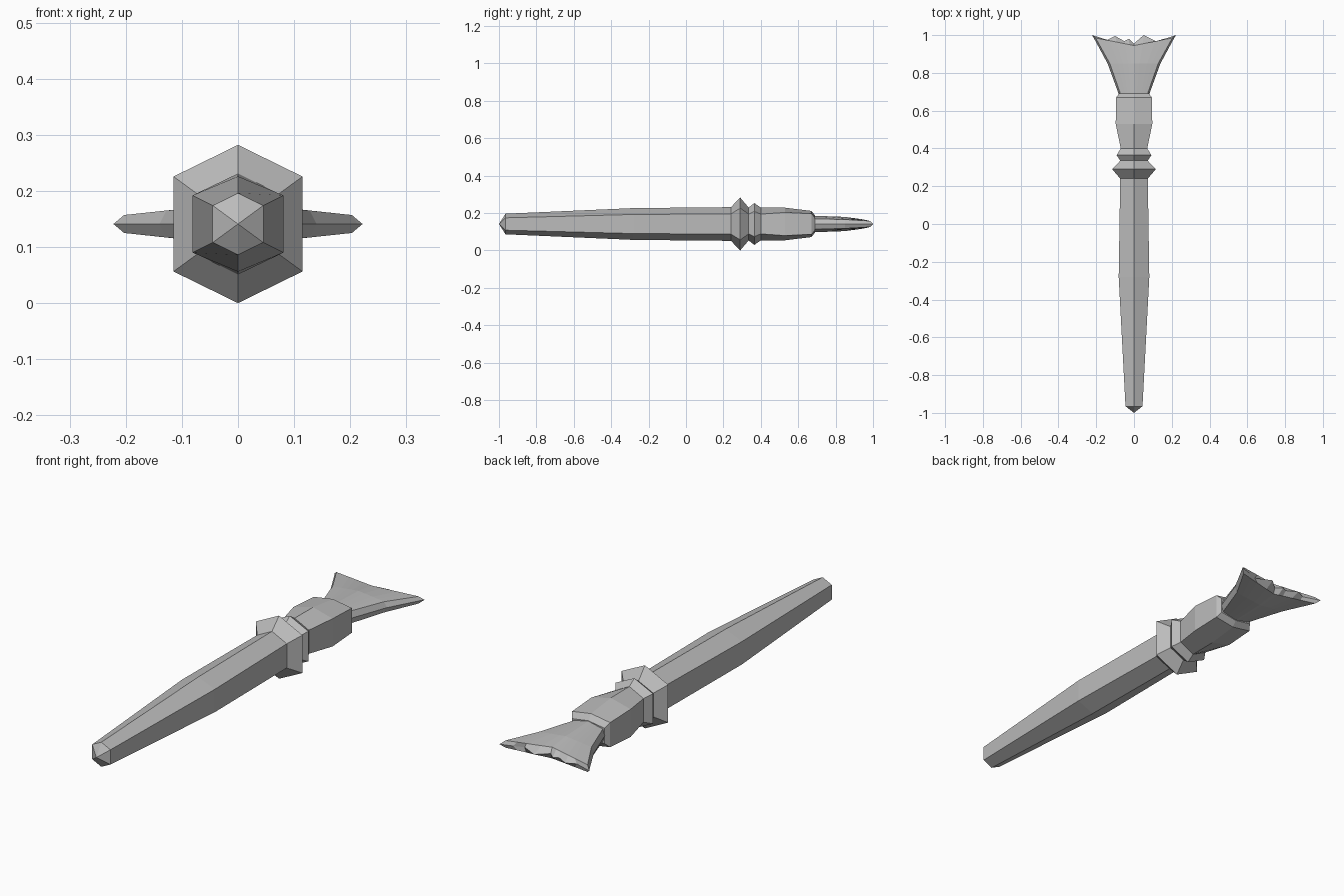
import bpy, bmesh

cube = bpy.data.objects.get("Cube")
if cube:
    bpy.data.objects.remove(cube)

MID = 0.141  # height of the long axis

grey = bpy.data.materials.new("plain grey")
grey.use_nodes = True
grey.diffuse_color = (0.5, 0.5, 0.5, 1)
grey.node_tree.nodes["Principled BSDF"].inputs["Base Color"].default_value = (0.5, 0.5, 0.5, 1)


def loft(name, rings):
    """Skin a row of closed rings, cap both ends and merge collapsed points."""
    bm = bmesh.new()
    loops = [[bm.verts.new(p) for p in ring] for ring in rings]
    for a, b in zip(loops, loops[1:]):
        for i in range(len(a)):
            j = (i + 1) % len(a)
            bm.faces.new((a[i], a[j], b[j], b[i]))
    bm.faces.new(loops[0])
    bm.faces.new(loops[-1])
    bmesh.ops.remove_doubles(bm, verts=bm.verts, dist=0.0005)
    bmesh.ops.recalc_face_normals(bm, faces=bm.faces)
    mesh = bpy.data.meshes.new(name)
    bm.to_mesh(mesh)
    bm.free()
    mesh.materials.append(grey)
    obj = bpy.data.objects.new(name, mesh)
    bpy.context.collection.objects.link(obj)
    return obj


def hexagon(y, half_width, peak, shoulder=None):
    """Upright hexagon with a ridge at top and bottom."""
    s = peak * 0.6 if shoulder is None else shoulder
    w = half_width
    outline = ((0, peak), (w, s), (w, -s), (0, -peak), (-w, -s), (-w, s))
    return [(x, y, MID + z) for x, z in outline]


# Handle with a pointed end
loft("handle", [
    hexagon(-1.0, 0, 0),
    hexagon(-0.965, 0.045, 0.055),
    hexagon(-0.28, 0.081, 0.085),
    hexagon(0.24, 0.073, 0.09),
])

# Two sharp collars
loft("collars", [
    hexagon(0.24, 0.073, 0.09),
    hexagon(0.29, 0.115, 0.141),
    hexagon(0.335, 0.073, 0.088),
    hexagon(0.365, 0.092, 0.112),
    hexagon(0.4, 0.07, 0.088),
])

# Swelling ferrule
loft("ferrule", [
    hexagon(0.4, 0.07, 0.088),
    hexagon(0.53, 0.097, 0.087, 0.062),
    hexagon(0.67, 0.094, 0.07, 0.055),
    hexagon(0.69, 0.08, 0.046, 0.034),
])

# Fanned bristles: columns across the fan, ending in a ragged edge
COLUMNS = (-1, -0.64, -0.45, -0.23, -0.12, 0, 0.23, 0.55, 0.75, 1)
RAGGED = (1.0, 0.975, 0.995, 0.968, 0.98, 0.955, 1.0, 0.965, 0.982, 1.0)


def fan(y, dip, inner, outer, peak, shoulder):
    """Flattened ring; its centre is set back by dip."""
    def sheet(sign):
        return [(u * inner, y - dip * (1 - abs(u)),
                 MID + sign * (shoulder + (peak - shoulder) * (1 - abs(u)))) for u in COLUMNS]
    return sheet(1) + [(outer, y, MID)] + sheet(-1)[::-1] + [(-outer, y, MID)]


tips = [(u * 0.222, y, MID) for u, y in zip(COLUMNS, RAGGED)]
ragged_end = tips + [tips[-1]] + tips[::-1] + [tips[0]]

rings = [
    fan(0.685, 0, 0.07, 0.08, 0.044, 0.028),
    fan(0.85, 0, 0.128, 0.14, 0.038, 0.024),
    fan(0.985, 0.04, 0.203, 0.213, 0.025, 0.016),
    ragged_end,
]
# The last ring folds shut on itself, so it is skinned without an end cap
bm = bmesh.new()
loops = [[bm.verts.new(p) for p in ring] for ring in rings[:-1]]
edge = [bm.verts.new(p) for p in tips]
loops.append(edge + [edge[-1]] + edge[::-1] + [edge[0]])
for a, b in zip(loops, loops[1:]):
    for i in range(len(a)):
        j = (i + 1) % len(a)
        corners = list(dict.fromkeys((a[i], a[j], b[j], b[i])))
        bm.faces.new(corners)
bm.faces.new(loops[0])
bmesh.ops.recalc_face_normals(bm, faces=bm.faces)
mesh = bpy.data.meshes.new("bristles")
bm.to_mesh(mesh)
bm.free()
mesh.materials.append(grey)
bristles = bpy.data.objects.new("bristles", mesh)
bpy.context.collection.objects.link(bristles)
